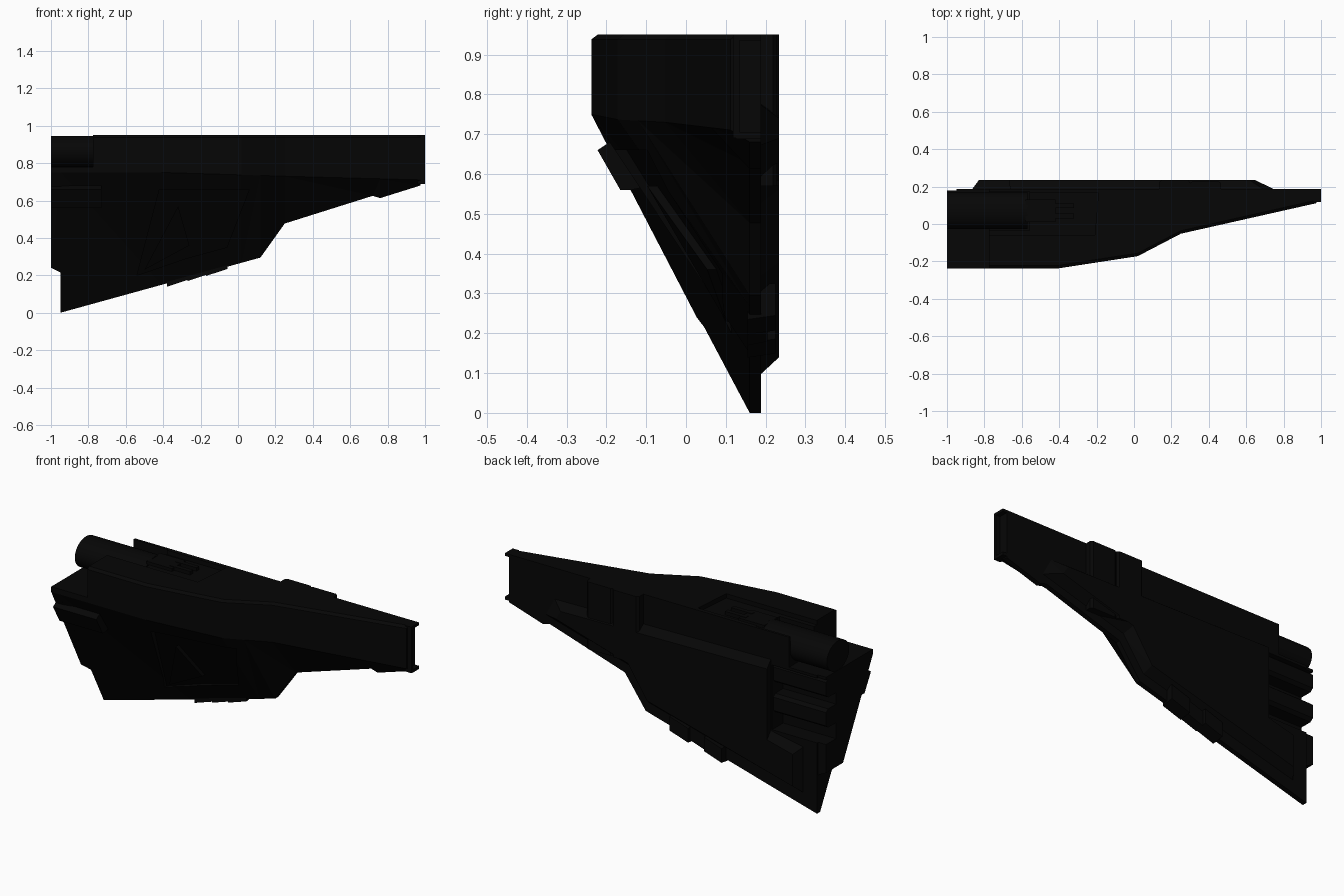
import bpy, bmesh, math

if "Cube" in bpy.data.objects:
    bpy.data.objects.remove(bpy.data.objects["Cube"])

def material(name, v):
    m = bpy.data.materials.new(name)
    m.diffuse_color = (v, v, v, 1)
    m.use_nodes = True
    m.node_tree.nodes["Principled BSDF"].inputs["Base Color"].default_value = m.diffuse_color
    return m

BLACK = material("matte black", 0.0018)

def make(name, rings):
    """Skin a list of equal-length rings into a closed solid."""
    bm = bmesh.new()
    vs = [[bm.verts.new(p) for p in r] for r in rings]
    n = len(rings[0])
    for a, b in zip(vs, vs[1:]):
        for i in range(n):
            j = (i + 1) % n
            bm.faces.new((a[i], a[j], b[j], b[i]))
    bm.faces.new(vs[0][::-1])
    bm.faces.new(vs[-1])
    bm.normal_update()
    bmesh.ops.triangulate(bm, faces=bm.faces[:])
    bmesh.ops.recalc_face_normals(bm, faces=bm.faces[:])
    me = bpy.data.meshes.new(name)
    bm.to_mesh(me)
    bm.free()
    me.materials.append(BLACK)
    ob = bpy.data.objects.new(name, me)
    bpy.context.collection.objects.link(ob)
    return ob

def box(name, x0, x1, y0, y1, z0, z1):
    ring = lambda x: [(x, y0, z0), (x, y1, z0), (x, y1, z1), (x, y0, z1)]
    return make(name, [ring(x0), ring(x1)])

def plate(name, outer, inner, y0, y1):
    return make(name, [[(x, y0, z) for x, z in outer], [(x, y1, z) for x, z in inner]])

def interp(pts, x):
    for (a, p), (b, q) in zip(pts, pts[1:]):
        if x <= b:
            return p + (q - p) * (x - a) / (b - a)
    return pts[-1][1]

def cut(target, cutter):
    cutter.hide_render = True
    cutter.hide_viewport = True
    m = target.modifiers.new("cut", 'BOOLEAN')
    m.operation = 'DIFFERENCE'
    m.solver = 'EXACT'
    m.object = cutter

# Hull outlines along x: front wall, wall foot, keel
FRONT = [(-1, -.238), (-.41, -.238), (.02, -.172), (.25, -.052), (1, .117)]
FOOT = [(-1, .75), (-.41, .75), (.25, .73), (1, .71)]
KEEL = [(-1, -.016), (-.95, 0), (.12, .295), (.25, .477), (.72, .625), (.76, .613), (1, .688)]
TOP, BACK = .95, .188

def slope_y(x, z):
    f, w, k = interp(FRONT, x), interp(FOOT, x), interp(KEEL, x)
    return .16 + (f - .16) * (z - k) / (w - k)

def section(x, keel=None, back=BACK):
    f, w = interp(FRONT, x), interp(FOOT, x)
    k = interp(KEEL, x) if keel is None else keel
    return [(x, f, w), (x, f, TOP - .012), (x, f + .016, TOP),
            (x, back, TOP), (x, back, k), (x, slope_y(x, k), k)]

# Wedge hull
hull = make("wedge_hull", [section(x) for x in (-.95, -.41, .02, .12, .25, .72, .76, .975)])

# Front shell carried past the end wall
end = make("end_shell", [section(-1, .24, .178), section(-.949, .215, .178)])

# Tip lips and front skin around the recessed end
box("tip_lip_top", .96, 1, .118, BACK, .935, TOP)
box("tip_lip_bottom", .96, 1, .125, BACK, .688, .705)
box("tip_front_skin", .96, 1, .118, .135, .69, .945)

# Notch for the barrel, trough in the deck and open bay at the back
notch = box("notch_cutter", -1.1, -.775, -.4, .4, .78, 1.1)
trough = box("trough_cutter", -.9, -.56, -.035, .175, .84, 1.1)
deck = make("deck_cutter", [
    [(-.78, -.06, z), (-.21, -.06, z), (-.19, .165, z), (-.78, .165, z)] for z in (.925, 1.1)])
bay = box("bay_cutter", -1.1, -.67, .09, .3, .40, .765)
for c in (notch, trough, deck, bay):
    cut(hull, c)
for c in (notch, bay):
    cut(end, c)

# Recessed bay in the sloping front
poly = [(-.42, .66), (.06, .66), (-.06, .35), (-.28, .29), (-.54, .2)]
cut(hull, make("slope_cutter", [[(x, slope_y(x, z) + d, z) for x, z in poly] for d in (-.1, .03)]))

# Ridge rising inside the sloping recess
ridge = [(-.32, .57), (-.26, .36), (-.5, .23)]
make("slope_ridge", [[(x, slope_y(x, z) + d, z) for x, z in ridge] for d in (.008, .08)])

# Barrel and its nozzle on the deck
def barrel(name, x0, x1, y, z, ry, rz, n=24):
    ring = lambda x: [(x, y + ry * math.cos(2 * math.pi * i / n),
                       z + rz * math.sin(2 * math.pi * i / n)) for i in range(n)]
    ob = make(name, [ring(x0), ring(x1)])
    bpy.ops.object.select_all(action='DESELECT')
    bpy.context.view_layer.objects.active = ob
    ob.select_set(True)
    bpy.ops.object.shade_smooth_by_angle(angle=math.radians(35))

barrel("barrel", -1, -.57, .072, .863, .1, .083)
box("nozzle_block", -.58, -.42, .01, .13, .90, .942)
for y in (.03, .085):
    box("nozzle_prong", -.45, -.32, y, y + .025, .90, .945)

# Bevelled armour plate on the back
plate("back_plate",
      [(-.87, .09), (.10, .34), (.23, .52), (.76, .67), (.70, .78), (-.66, .80), (-.66, .40), (-.87, .36)],
      [(-.83, .14), (.08, .38), (.20, .56), (.65, .69), (.62, .74), (-.67, .76), (-.67, .36), (-.83, .32)],
      .18, .234)

# Twin blocks on the back edge, with sloped ends
for x0, x1, y in ((.135, .30, .234), (.30, .465, .228)):
    make("back_block", [[(x0, .17, z), (x1, .17, z), (x1, y - .01, z), (x1 - .012, y, z),
                         (x0 + .012, y, z), (x0, y - .01, z)] for z in (.57, TOP)])

# End fingers inside the back bay
for z in (.49, .66):
    q = [(z, .085), (z, .16), (z + .015, .178), (z + .09, .178), (z + .105, .16), (z + .105, .085)]
    make("bay_finger", [[(x, y, h) for h, y in q] for x in (-1, -.665)])

# Thruster pod on the sloping front
pod = [(-.16, .70), (-.20, .675), (-.222, .66), (-.165, .56), (-.14, .56), (-.09, .57)]
make("slope_pod", [[(x, y, z) for y, z in pod] for x in (-1, -.73)])

# Small blocks hanging under the keel
for x0, x1, y in ((-.38, -.27, .225), (-.27, -.17, .205), (-.17, -.055, .225)):
    z0, z1 = interp(KEEL, x0) - .018, interp(KEEL, x1) - .012
    make("keel_block", [[(x, .155, z), (x, y, z + .01), (x, y, z + .09), (x, .155, z + .09)]
                        for x, z in ((x0, z0), (x1, z1))])
